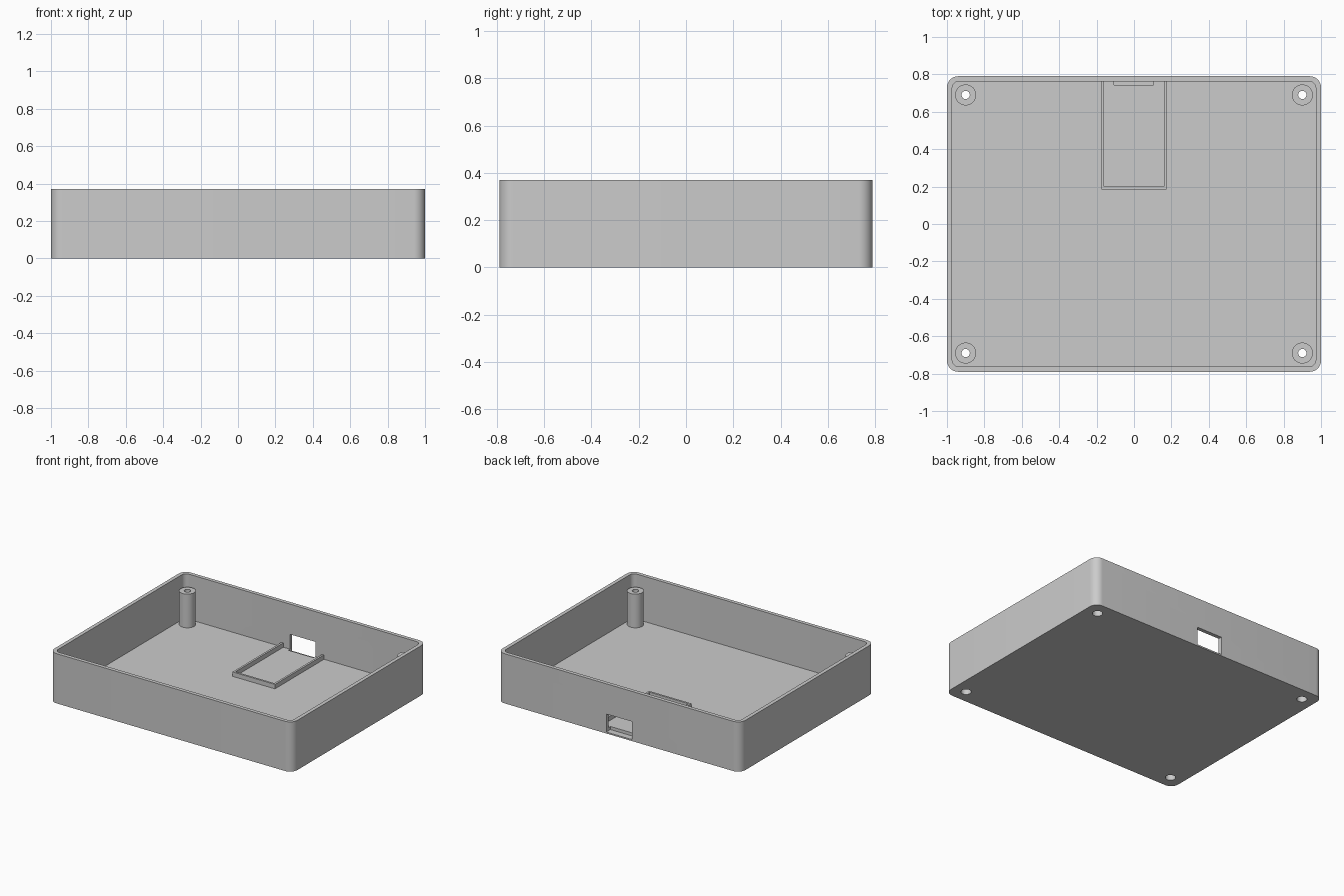
import bpy, bmesh, math

cube = bpy.data.objects.get("Cube")
if cube:
    bpy.data.objects.remove(cube, do_unlink=True)

WIDTH, DEPTH, HEIGHT = 2.0, 1.58, 0.37
WALL, FLOOR = 0.028, 0.034
POST_X, POST_Y, POST_TOP = 0.9, 0.69, 0.285

grey = bpy.data.materials.new("light grey plastic")
grey.use_nodes = True
colour = (0.6, 0.6, 0.6, 1)
grey.diffuse_color = colour
grey.node_tree.nodes["Principled BSDF"].inputs["Base Color"].default_value = colour


def finish(name, bm):
    bmesh.ops.recalc_face_normals(bm, faces=bm.faces)
    mesh = bpy.data.meshes.new(name)
    bm.to_mesh(mesh)
    bm.free()
    obj = bpy.data.objects.new(name, mesh)
    bpy.context.collection.objects.link(obj)
    mesh.materials.append(grey)
    return obj


def prism(name, outline, z0, z1):
    """Extrude a flat outline from z0 up to z1."""
    bm = bmesh.new()
    face = bm.faces.new([bm.verts.new((x, y, z0)) for x, y in outline])
    top = bmesh.ops.extrude_face_region(bm, geom=[face])["geom"]
    verts = [v for v in top if isinstance(v, bmesh.types.BMVert)]
    bmesh.ops.translate(bm, verts=verts, vec=(0, 0, z1 - z0))
    return finish(name, bm)


def rounded_rect(w, d, r, steps=10):
    pts = []
    for k, (sx, sy) in enumerate([(1, 1), (-1, 1), (-1, -1), (1, -1)]):
        for i in range(steps + 1):
            a = math.pi / 2 * (k + i / steps)
            pts.append((sx * (w / 2 - r) + r * math.cos(a),
                        sy * (d / 2 - r) + r * math.sin(a)))
    return pts


def circle(x, y, r, n=40):
    return [(x + r * math.cos(2 * math.pi * i / n),
             y + r * math.sin(2 * math.pi * i / n)) for i in range(n)]


def box(x0, x1, y0, y1):
    return [(x0, y0), (x1, y0), (x1, y1), (x0, y1)]


def combine(target, tool, operation):
    mod = target.modifiers.new(operation.lower(), 'BOOLEAN')
    mod.operation, mod.solver, mod.object = operation, 'EXACT', tool
    bpy.context.view_layer.objects.active = target
    bpy.ops.object.modifier_apply(modifier=mod.name)
    bpy.data.objects.remove(tool, do_unlink=True)


# Open tray with rounded corners
case = prism("case", rounded_rect(WIDTH, DEPTH, 0.06), 0, HEIGHT)
combine(case, prism("cavity", rounded_rect(WIDTH - 2 * WALL, DEPTH - 2 * WALL, 0.035),
                    FLOOR, HEIGHT + 0.1), 'DIFFERENCE')

# Corner screw posts with a through bore and a wider head recess underneath
for sx in (-1, 1):
    for sy in (-1, 1):
        x, y = sx * POST_X, sy * POST_Y
        combine(case, prism("post", circle(x, y, 0.056), FLOOR - 0.015, POST_TOP), 'UNION')
        combine(case, prism("bore", circle(x, y, 0.022), -0.1, HEIGHT + 0.1), 'DIFFERENCE')
        combine(case, prism("head_recess", circle(x, y, 0.035), -0.1, 0.07), 'DIFFERENCE')

# Low three-sided frame on the floor against the back wall
back = DEPTH / 2 - WALL + 0.01
frame = [(-0.175, back), (-0.175, 0.185), (0.175, 0.185), (0.175, back),
         (0.16, back), (0.16, 0.2), (-0.16, 0.2), (-0.16, back)]
combine(case, prism("board_frame", frame, FLOOR - 0.01, 0.067), 'UNION')

# Port opening through the back wall, dipping into the floor
combine(case, prism("port", box(-0.107, 0.103, 0.742, 0.9), 0.011, 0.145), 'DIFFERENCE')

bpy.ops.object.select_all(action='DESELECT')
case.select_set(True)
bpy.context.view_layer.objects.active = case
bpy.ops.object.shade_smooth_by_angle(angle=math.radians(30))
